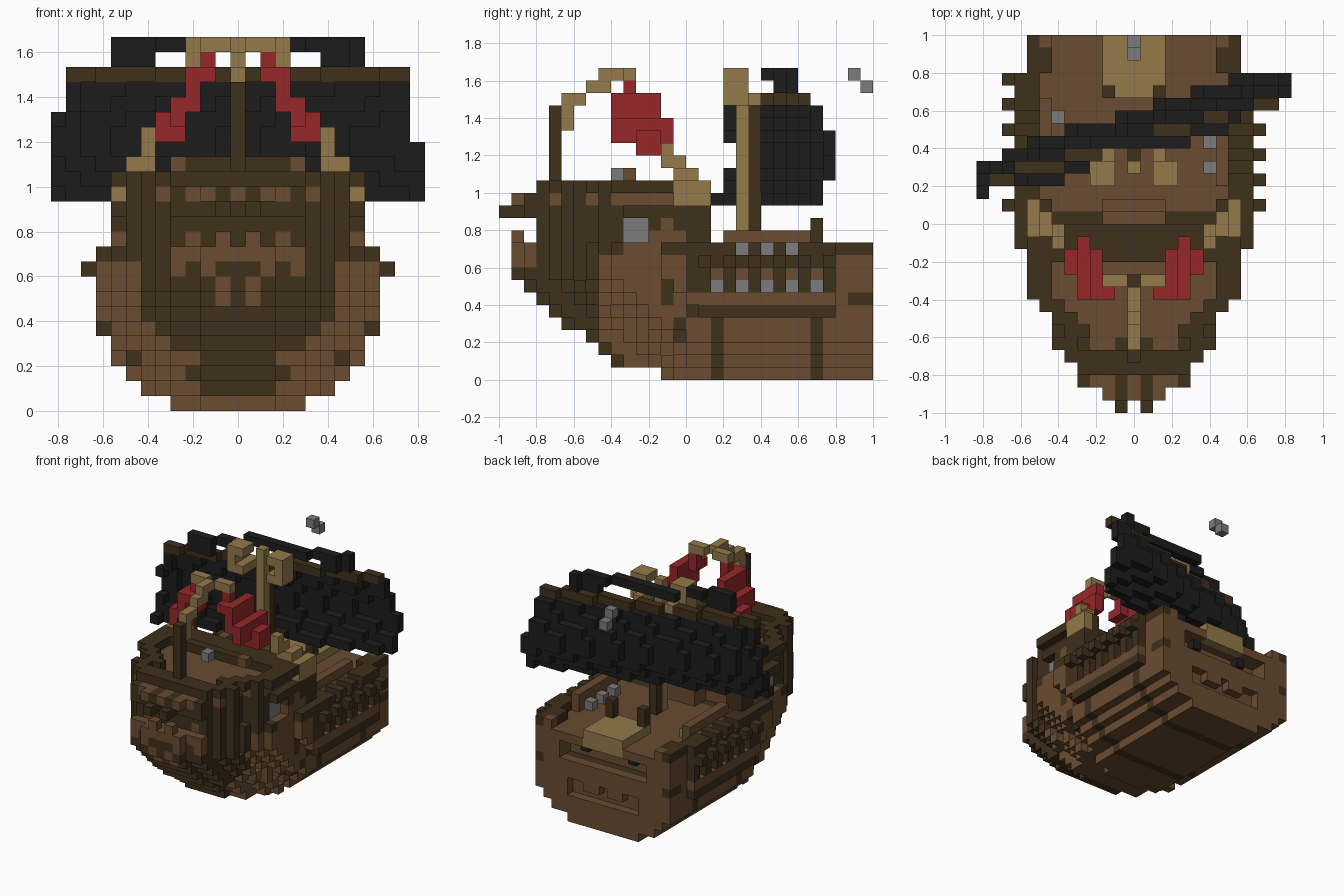
import bpy, bmesh
from mathutils import Vector

cube = bpy.data.objects.get("Cube")
if cube:
    bpy.data.objects.remove(cube, do_unlink=True)

V = 1 / 15  # block size


def material(name, rgb):
    m = bpy.data.materials.new(name)
    col = [(c / 255) ** 2.2 for c in rgb] + [1]
    m.diffuse_color = col
    m.use_nodes = True
    m.node_tree.nodes["Principled BSDF"].inputs["Base Color"].default_value = col
    return m


MATS = [material("dark wood", (65, 51, 33)), material("brown wood", (105, 77, 52)),
        material("tan wood", (146, 121, 76)), material("red cloth", (150, 44, 46)),
        material("grey metal", (123, 123, 123)), material("black cloth", (34, 34, 34))]
DARK, BROWN, TAN, RED, GREY, BLACK = range(6)

# Normal and in-plane axes for each face direction
SIDES = [(Vector(n), Vector(u), Vector(n).cross(Vector(u))) for n, u in (
    ((1, 0, 0), (0, 1, 0)), ((-1, 0, 0), (0, 1, 0)), ((0, 1, 0), (0, 0, 1)),
    ((0, -1, 0), (0, 0, 1)), ((0, 0, 1), (1, 0, 0)), ((0, 0, -1), (1, 0, 0)))]


def blocks(name, cells):
    """Skin a dictionary of block cells (x, y, z) -> colour with outer faces."""
    bm = bmesh.new()
    for c, colour in cells.items():
        mid = Vector((c[0], c[1] - 14.5, c[2] + 0.5))
        for n, u, w in SIDES:
            if (c[0] + int(n.x), c[1] + int(n.y), c[2] + int(n.z)) in cells:
                continue
            corners = [mid + (n + u * a + w * b) / 2 for a, b in ((-1, -1), (1, -1), (1, 1), (-1, 1))]
            face = bm.faces.new([bm.verts.new(p * V) for p in corners])
            face.material_index = colour
    bmesh.ops.remove_doubles(bm, verts=bm.verts, dist=0.001)
    mesh = bpy.data.meshes.new(name)
    bm.to_mesh(mesh)
    bm.free()
    for m in MATS:
        mesh.materials.append(m)
    bpy.context.collection.objects.link(bpy.data.objects.new(name, mesh))


def box(x, y, z, colour):
    """Cells between inclusive (low, high) ranges."""
    return {(i, j, k): colour for i in range(x[0], x[1] + 1)
            for j in range(y[0], y[1] + 1) for k in range(z[0], z[1] + 1)}


def path(points, colour):
    return {p: colour for p in points}


def mirrored(cells):
    return {(s * i, j, k): c for (i, j, k), c in cells.items() for s in (-1, 1)}


# Hull: half width and bow start of each level, and the bow plan
HALF = [4, 6, 7, 8, 8, 9, 9, 9, 9, 9, 9, 8, 8, 8, 8, 8]
START = [13, 9, 8, 7, 5, 4, 3, 2, 1, 1, 1, 3, 3, 2, 2, 3]
PLAN = [2, 4, 4, 5, 6, 5, 6, 7, 8, 8, 8, 8, 9]


def half_width(j, k):
    d = j - START[k]
    if d < 0:
        return -1
    w = min(HALF[k], PLAN[min(j - 1 if k > 8 else d, len(PLAN) - 1)])
    return min(w, 8) if j > 26 else w


def hull_colour(i, j, k, w):
    a = abs(i)
    if k == 9 and j == 29 and a < 3:
        return TAN                                     # platform edge
    if k == 9 and j > 15 and a < w - 1:
        return BROWN                                   # deck
    if j in (17, 25) and k < 5:
        return DARK                                    # ribs
    if j == 29 and a < w:
        return BROWN                                   # transom
    if j < 8 or (j < 10 and k in (1, 2) and a < 4):    # bow
        return BROWN if (j < 3 and (k > 9 or k == 9 and a == w)) or (k in (7, 8) and a == 1) else DARK
    if k < 5:
        return DARK if j == 14 and k > 2 else BROWN
    if k == 5:
        return DARK if 14 < j < 27 else BROWN
    if k == 6:
        return DARK if j > 27 or j == 13 else BROWN
    if j < 15:
        return DARK if (k == 10 and (j < 10 or a == 9)) or (j == 13 and k < 8) else BROWN
    if k == 10 or j < 16:
        return DARK
    if j > 26:
        return BROWN
    return BROWN if k == 8 and j % 2 else DARK


hull = {}
for k in range(11):
    for j in range(30):
        w = half_width(j, k)
        for i in range(-w, w + 1):
            if k < 10 or j < 15 or abs(i) >= w - 1:
                hull[i, j, k] = hull_colour(i, j, k, w)
# Gun ports sunk between the side frames
for s in (-1, 1):
    for j in range(17, 26, 2):
        for k in (7, 8):
            for a in (8, 9):
                hull.pop((a * s, j, k))
            hull[7 * s, j, k] = BROWN if k == 8 else GREY
    for j in (19, 21, 23):
        for a in (8, 9):
            hull.pop((a * s, j, 10))
# Transom recesses with windows
for i in range(-5, 6):
    for j in (28, 29):
        for k in (7, 8):
            hull.pop((i, j, k))
    for k in (3, 4):
        if abs(i) < 5 and (k == 3 or abs(i) not in (1, 2)):
            hull.pop((i, 29, k))
for i in (-3, 3):
    hull[i, 28, 8] = BLACK
blocks("hull", hull)

# Stern platform with posts
blocks("stern_platform", box((-2, 2), (25, 29), (10, 10), TAN))
blocks("stern_posts", mirrored(box((2, 2), (25, 25), (11, 12), DARK)))


# Forecastle with rim, sunk windows and ribbed sides
def castle_colour(i, j, k, w):
    a = abs(i)
    if k > 13 and j > 13 and (a == 8 or (a == 7 and j < 16)):
        return TAN                                     # rope ends
    if k == 14 and ((5 < j < 12 and a < w) or 9 < j < 14 or (a in (0, 2, 3, 5) and j < 6)):
        return BROWN
    if k == 14 and j == 14 and a < 3:
        return BROWN                                   # top step
    if k in (11, 12) and a == 7 and j in (10, 11):
        return GREY
    if k == 11 and (j in (12, 13, 14) or (j < 5 and a == 3)):
        return BROWN
    return BROWN if k == 12 and j == 13 else DARK


castle = {}
for k in range(11, 16):
    for j in range(17):
        w = half_width(j, k)
        sunk = (k < 13 and j in (10, 11)) or (k == 14 and 9 < j < 14) or (k < 15 and j in (7, 9))
        for i in range(-w, w + 1):
            rim = abs(i) >= w - 1 or j < 5 or j > 11
            if sunk and abs(i) == w:
                continue
            if (j < 15 and (k < 15 or rim)) or abs(i) > 6:
                castle[i, j, k] = castle_colour(i, j, k, w)
blocks("forecastle", castle)
blocks("forecastle_stairs", {**box((-2, 2), (15, 15), (10, 13), BROWN),
                             **box((-2, 2), (16, 16), (10, 11), BROWN)})
blocks("bow_ornament", {**mirrored(box((1, 1), (0, 1), (13, 13), DARK)),
                        **mirrored(path([(0, 1, 14), (2, 1, 14), (1, 1, 11)], BROWN)),
                        **mirrored(path([(1, 1, 14)], DARK))})
blocks("forecastle_bar", {**box((-3, 3), (10, 10), (16, 16), DARK),
                          **mirrored(path([(4, 10, 16)], BROWN)), **path([(0, 9, 16)], GREY)})

# Side pegs, deck rail and deck guns showing through its gaps
blocks("side_pegs", mirrored({(10, j, 9): DARK for j in range(16, 27, 2)}))
rail = box((7, 7), (18, 24), (11, 11), BROWN)
rail.update({(7, j, 10): BROWN for j in range(18, 25, 2)})
blocks("deck_rail", mirrored(rail))
blocks("deck_guns", mirrored(path([(6, j, 10) for j in (19, 21, 23)], GREY)))

# Bow mast, forestay, rigging and banner
blocks("bow_mast", box((0, 0), (4, 4), (15, 21), DARK))
stay = path([(0, 5, 20), (0, 5, 21), (0, 5, 22), (0, 6, 22), (0, 7, 23), (0, 8, 23), (0, 8, 24),
             (0, 9, 24)], TAN)
stay.update(mirrored(box((1, 2), (10, 10), (24, 24), TAN)))
blocks("forestay", stay)
blocks("rigging", mirrored(path([(7, 15, 16), (7, 14, 16), (6, 14, 16), (6, 14, 17), (6, 13, 17),
                                 (6, 13, 18)], TAN)))
banner = {**box((2, 2), (10, 10), (22, 23), RED), **box((2, 2), (9, 9), (22, 22), RED),
          **box((3, 3), (9, 12), (20, 22), RED), **box((4, 4), (9, 12), (19, 20), RED),
          **box((4, 4), (13, 13), (19, 20), RED), **box((5, 5), (11, 12), (18, 19), RED),
          **box((4, 4), (11, 11), (18, 18), RED)}
blocks("red_banner", mirrored(banner))

# Main mast and lookout
blocks("main_mast", {**box((0, 0), (19, 19), (10, 24), TAN), **box((0, 0), (20, 20), (10, 21), DARK)})
blocks("lookout", mirrored({**box((3, 3), (18, 19), (22, 24), TAN), **box((2, 2), (18, 20), (22, 22), TAN),
                            **box((2, 2), (18, 19), (24, 24), TAN)}))

# Slanted yard, billowing sail and top sail
blocks("yard", {(i, round(21 + 0.27 * i), 22): DARK for i in range(-11, 12)})
BULGE = [0, 0.35, 0.8, 1, 1, 0.85, 0.5, 0.3]
sail = {}
for n, bulge in enumerate(BULGE):
    left, right = (-12 if n < 6 else -11), (12 if n < 4 else 11)
    for i in range(left, right + 1):
        belly = bulge * (1.2 + 0.9 * min(1, (12 - abs(i)) / 3))
        sail[i, round(21 + 0.3 * i + belly), 14 + n] = BLACK
blocks("sail", sail)
blocks("top_sail", {(i, round(20.2 + 0.3 * i) if abs(i) > 3 else 21, k): BLACK for i in range(-8, 9)
                    for k in ((23, 24) if abs(i) > 5 else (24,))})

# Loose pennant behind the mast
blocks("pennant", path([(0, 28, 24), (0, 29, 23)], GREY))
